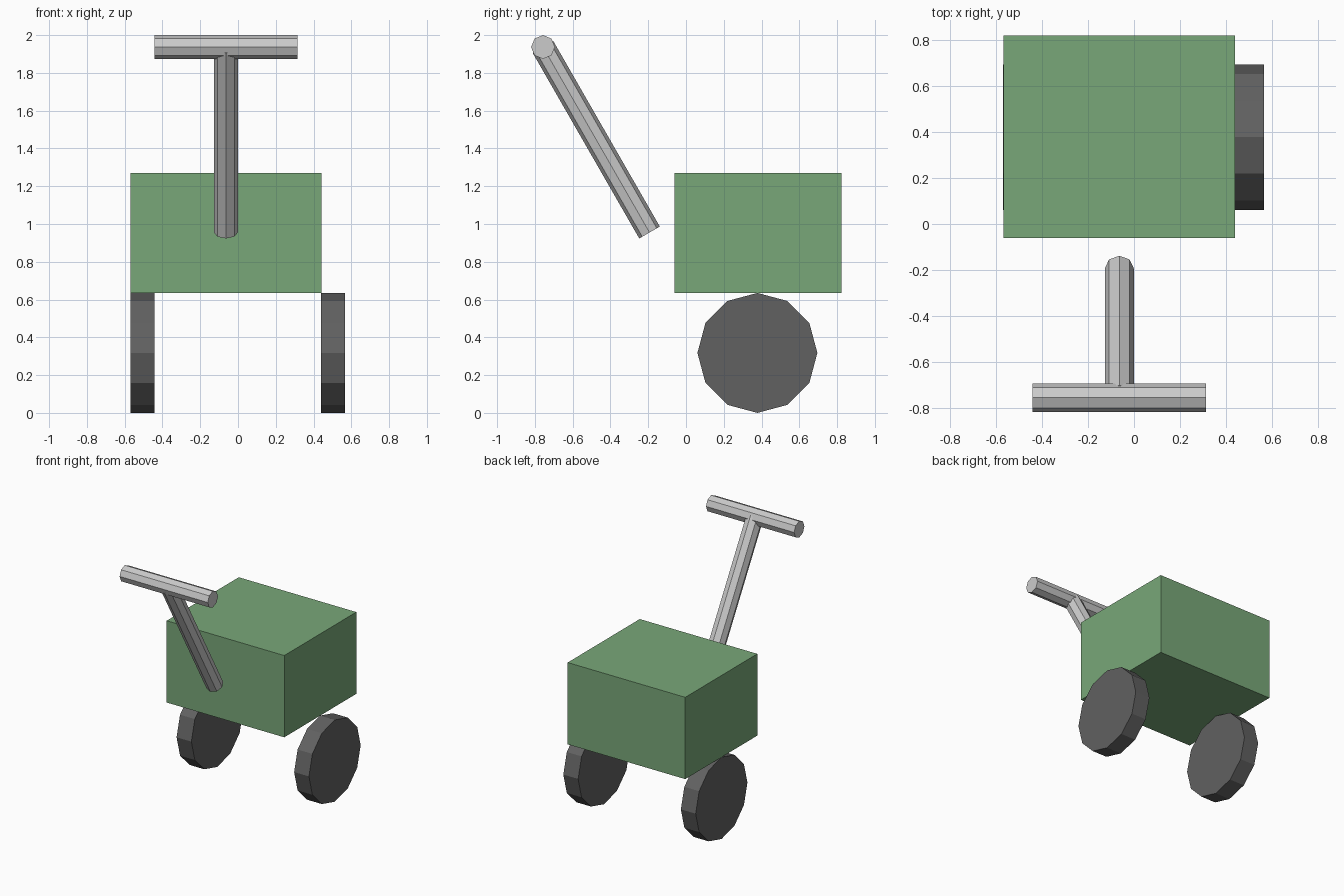
import bpy
import math
from mathutils import Vector

if "Cube" in bpy.data.objects:
    bpy.data.objects.remove(bpy.data.objects["Cube"])


def paint(obj, name, color):
    mat = bpy.data.materials.get(name) or bpy.data.materials.new(name)
    mat.diffuse_color = color
    mat.use_nodes = True
    mat.node_tree.nodes["Principled BSDF"].inputs["Base Color"].default_value = mat.diffuse_color
    obj.data.materials.append(mat)


def rod(name, start, end, radius, sides):
    """Flat-faced cylinder running from start to end."""
    a, b = Vector(start), Vector(end)
    axis = b - a
    # every rod lies either along x or in the y-z plane
    if abs(axis.x) > 1e-6:
        rot = (0, math.pi / 2, 0)
    else:
        rot = (math.atan2(-axis.y, axis.z), 0, 0)
    bpy.ops.mesh.primitive_cylinder_add(
        vertices=sides, radius=radius, depth=axis.length,
        location=(a + b) / 2, rotation=rot)
    obj = bpy.context.object
    obj.name = name
    return obj


# Cart body
bpy.ops.mesh.primitive_cube_add(size=1, location=(-0.064, 0.38, 0.952))
body = bpy.context.object
body.name = "cart_body"
body.scale = (1.01, 0.884, 0.635)
paint(body, "green_paint", (0.19, 0.39, 0.19, 1))

# Wheels
for name, x in (("left_wheel", -0.57), ("right_wheel", 0.44)):
    wheel = rod(name, (x, 0.378, 0.3175), (x + 0.127, 0.378, 0.3175), 0.3175, 12)
    paint(wheel, "dark_rubber", (0.12, 0.12, 0.12, 1))

# Handle: slanted shaft ending at the centre of the crossbar
rod("handle_shaft", (-0.064, -0.193, 0.955), (-0.064, -0.757, 1.937), 0.063, 8)
rod("handle_grip", (-0.443, -0.757, 1.937), (0.314, -0.757, 1.937), 0.063, 8)
